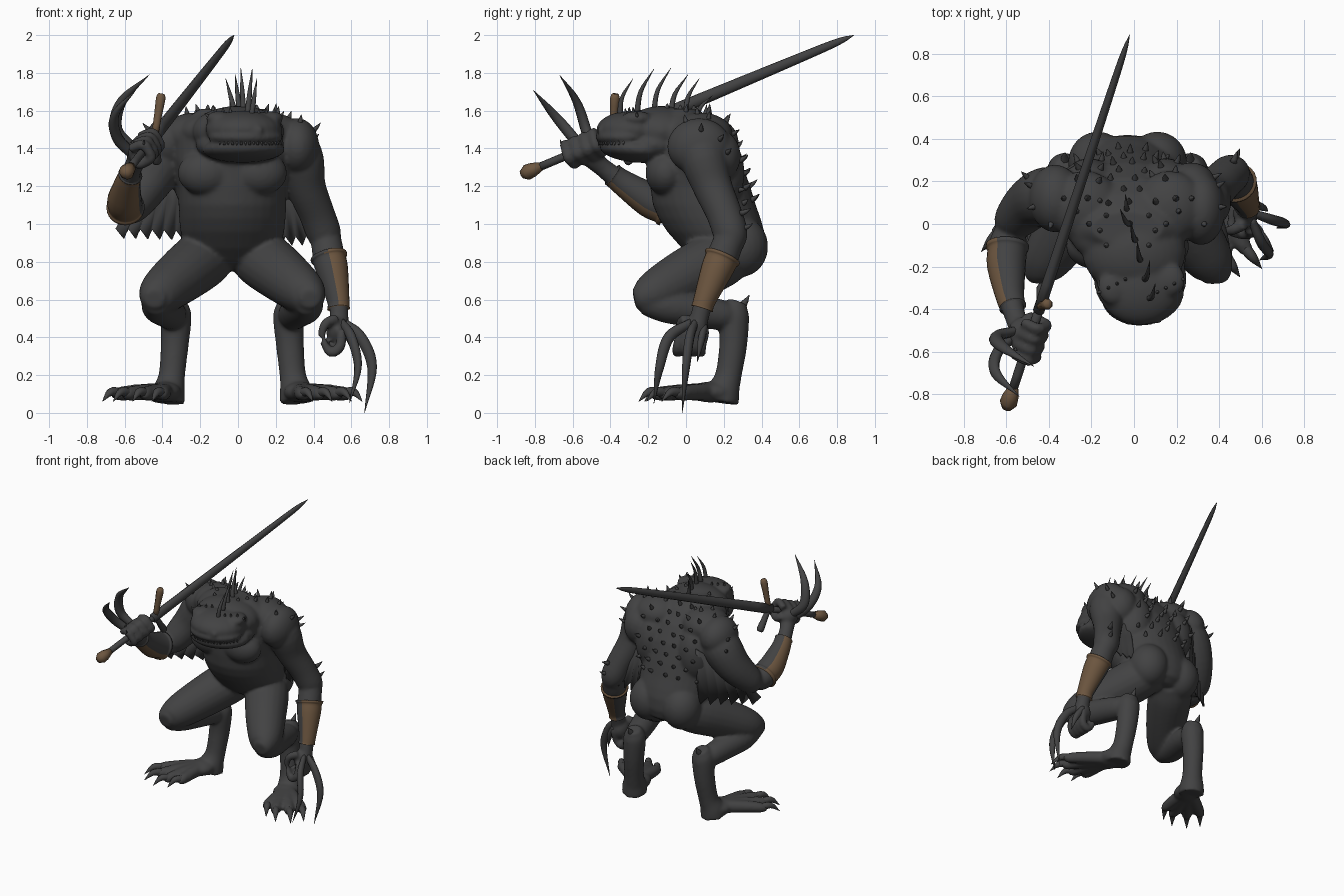
import bpy, bmesh, math, random
from mathutils import Vector, Matrix
from mathutils.bvhtree import BVHTree
random.seed(4)

def material(name, c):
    m = bpy.data.materials.new(name)
    m.diffuse_color = (*c, 1)
    return m
HIDE = material("charcoal hide", (0.055, 0.055, 0.056))
TAN = material("brown leather", (0.15, 0.092, 0.05))
CX = -0.03                                   # mirror plane of body and legs

def make(name, bm, *mats):
    bmesh.ops.recalc_face_normals(bm, faces=bm.faces)
    me = bpy.data.meshes.new(name)
    bm.to_mesh(me); bm.free()
    for m in mats or (HIDE,): me.materials.append(m)
    me.polygons.foreach_set("use_smooth", [True] * len(me.polygons))
    ob = bpy.data.objects.new(name, me)
    bpy.context.collection.objects.link(ob)
    return ob

def skin_rings(bm, rings):
    vs = [[bm.verts.new(p) for p in r] for r in rings]
    n = len(vs[0])
    for a, b in zip(vs, vs[1:]):
        for i in range(n):
            bm.faces.new((a[i], a[(i+1) % n], b[(i+1) % n], b[i]))
    bm.faces.new(vs[0]); bm.faces.new(vs[-1])

def tube(bm, pts, sides=10, steps=4, flat=1.0, up=(0, 0, 1)):
    """Sweep smooth path of (x, y, z, radius)."""
    P = [Vector(p) for p in pts]
    P = [P[0]*2 - P[1]] + P + [P[-1]*2 - P[-2]]
    S = []
    for i in range(1, len(P) - 2):
        a, b, c, d = P[i-1:i+3]
        for k in range(steps):
            t = k / steps
            S.append(0.5*(2*b + (c-a)*t + (2*a-5*b+4*c-d)*t*t + (3*b-a-3*c+d)*t**3))
    S.append(P[-2])
    rings, side = [], None
    for i, s in enumerate(S):
        t = (S[min(i+1, len(S)-1)].xyz - S[max(i-1, 0)].xyz).normalized()
        if side is None:
            side = t.cross(Vector(up))
            if side.length < 0.1: side = t.cross(Vector((1, 0, 0)))
        side = (side - t*side.dot(t)).normalized()
        o, r = t.cross(side), max(s.w, 0.001)
        rings.append([s.xyz + r*(side*math.cos(q)*flat + o*math.sin(q))
                      for q in (math.tau*j/sides for j in range(sides))])
    skin_rings(bm, rings)

def ball(bm, c, r, yaw=0, pitch=0):
    r = (r, r, r) if isinstance(r, (int, float)) else r
    M = (Matrix.Translation(c) @ Matrix.Rotation(yaw, 4, 'Z') @ Matrix.Rotation(pitch, 4, 'X')
         @ Matrix.Diagonal((*r, 1)))
    bmesh.ops.create_uvsphere(bm, u_segments=24, v_segments=16, radius=1, matrix=M)

def cone(bm, base, d, length, r):
    d = Vector(d).normalized(); b = Vector(base)
    bend = Vector((0, 0, 0.12*length))
    tube(bm, [(*(b - d*0.01), r), (*(b + d*length*0.5), r*0.55), (*(b + d*length + bend), 0.001)], 7, 2)

def mir(p):
    return (2*CX - p[0], *p[1:])

# ---- body: overlapping masses fused by a voxel remesh
bm = bmesh.new()
TORSO = [(0.76, 0.14, 0.34, .10), (0.80, 0.06, 0.40, .18), (0.87, -0.02, 0.42, .25), (0.96, -0.10, 0.415, .275),
         (1.03, -0.145, 0.395, .282), (1.1, -0.175, 0.37, .285), (1.2, -0.19, 0.34, .285), (1.34, -0.20, 0.29, .31),
         (1.46, -0.18, 0.22, .31), (1.55, -0.15, 0.14, .26), (1.61, -0.10, 0.06, .17)]
skin_rings(bm, [[(CX + w*math.cos(q), (f+b)/2 + (b-f)/2*math.sin(q), z)
                 for q in (math.tau*j/32 for j in range(32))] for z, f, b, w in TORSO])
ball(bm, (CX, -0.03, 1.49), (0.28, 0.18, 0.12))                      # neck hump
for s in (-1, 1):                                                    # chest, traps, lats, rump
    ball(bm, (CX + s*0.14, -0.105, 1.27), (0.15, 0.11, 0.12))
    ball(bm, (CX + s*0.2, 0.08, 1.47), (0.17, 0.17, 0.12))
    ball(bm, (CX + s*0.18, 0.16, 1.27), (0.14, 0.15, 0.22))
    ball(bm, (CX + s*0.14, 0.29, 0.88), (0.14, 0.145, 0.16))
# head
YAW = 0.14
ball(bm, (0.0, -0.13, 1.49), (0.245, 0.2, 0.135))
ball(bm, (0.03, -0.28, 1.50), (0.205, 0.195, 0.10), YAW)
ball(bm, (0.04, -0.325, 1.46), (0.2, 0.155, 0.055), YAW)
ball(bm, (0.03, -0.26, 1.395), (0.22, 0.2, 0.07), YAW, -0.08)
ball(bm, (0.01, -0.17, 1.42), (0.235, 0.18, 0.10))
for x, y in ((-0.1, -0.3), (0.17, -0.26)):
    ball(bm, (x, y, 1.56), (0.07, 0.08, 0.038), YAW)                 # brows
    ball(bm, (x*1.1, y - 0.06, 1.535), 0.03)                         # eyes
for x in (0.01, 0.11): ball(bm, (x, -0.45, 1.495), 0.022)            # nostrils
# legs, mirrored
THIGH = [(-0.11, 0.27, 0.86, .13), (-0.19, 0.17, 0.81, .155), (-0.3, 0.0, 0.725, .145), (-0.40, -0.15, 0.645, .122),
         (-0.435, -0.23, 0.615, .09), (-0.44, -0.275, 0.605, .05)]
SHANK = [(-0.43, -0.22, 0.595, .075), (-0.42, -0.1, 0.565, .09), (-0.38, 0.06, 0.54, .088),
         (-0.35, 0.19, 0.52, .08), (-0.335, 0.25, 0.53, .06)]
COLUMN = [(-0.32, 0.275, 0.59, .05), (-0.325, 0.255, 0.52, .08), (-0.335, 0.25, 0.36, .074),
          (-0.35, 0.225, 0.2, .07), (-0.365, 0.2, 0.12, .085), (-0.37, 0.19, 0.055, .09)]
TOES = [(-0.63, -0.03), (-0.58, -0.11), (-0.49, -0.15), (-0.40, -0.12)]
for f in (lambda p: p, mir):
    for path in (THIGH, SHANK, COLUMN): tube(bm, [f(p) for p in path], 20)
    ball(bm, f((-0.39, 0.13, 0.11)), (0.09, 0.12, 0.055))
    for x, y in TOES:
        tube(bm, [f(p) for p in ((-0.38, 0.15, 0.11, .05), ((x-0.38)/2, (y+0.15)/2, 0.11, .045),
                                 (x, y, 0.1, .037), (x*1.04, y - 0.02, 0.08, .02))], 12)
# arms
ball(bm, (-0.37, 0.12, 1.43), (0.125, 0.16, 0.14))
tube(bm, [(-0.33, 0.12, 1.45, .11), (-0.40, 0.13, 1.35, .14), (-0.48, 0.1, 1.22, .125),
          (-0.56, 0.02, 1.1, .10), (-0.59, -0.03, 1.06, .07)], 20)
LOW_L = [(-0.58, -0.02, 1.07, .07), (-0.595, -0.1, 1.085, .088), (-0.60, -0.2, 1.13, .085),
         (-0.585, -0.33, 1.215, .063), (-0.56, -0.43, 1.29, .05), (-0.53, -0.5, 1.35, .055)]
tube(bm, LOW_L, 20)
ball(bm, (0.315, 0.07, 1.41), (0.115, 0.17, 0.15))
ball(bm, (0.27, 0.17, 1.36), (0.12, 0.12, 0.14))
tube(bm, [(0.26, 0.08, 1.44, .1), (0.325, 0.09, 1.36, .125), (0.36, 0.14, 1.2, .105),
          (0.415, 0.2, 1.06, .095), (0.455, 0.235, 0.95, .092), (0.475, 0.235, 0.88, .07)], 20)
LOW_R = [(0.465, 0.235, 0.93, .08), (0.48, 0.195, 0.83, .085), (0.5, 0.16, 0.75, .078),
         (0.53, 0.1, 0.6, .054), (0.535, 0.075, 0.52, .05), (0.54, 0.06, 0.45, .05)]
tube(bm, LOW_R, 20)
# hands
ball(bm, (-0.525, -0.52, 1.385), (0.07, 0.08, 0.065))
ball(bm, (0.525, 0.05, 0.44), (0.06, 0.07, 0.08))
POM, TIP = Vector((-0.6, -0.87, 1.262)), Vector((-0.02, 0.89, 2.0))
AX = (TIP - POM).normalized()
U = AX.cross(Vector((0, 0, 1))).normalized(); V = U.cross(AX)
for k in range(4):                                                   # fingers round the hilt
    c = POM + AX*(0.29 + 0.056*k)
    tube(bm, [(*(c + (0.05 + 0.012*(j % 2))*(U*math.cos(q) + V*math.sin(q))), 0.027)
              for j, q in ((j, -2.6 + 0.75*j) for j in range(8))], 10, 3)
for k in range(4):                                                   # curled fingers, low hand
    y = -0.025 + 0.042*k
    tube(bm, [(0.55, y, 0.44, .028), (0.54, y - 0.02, 0.35, .028), (0.49, y - 0.02, 0.32, .026),
              (0.45, y - 0.01, 0.38, .02)], 10)
tube(bm, [(0.52, 0.0, 0.5, .03), (0.46, -0.03, 0.47, .026), (0.44, -0.03, 0.40, .02)], 10)   # thumb
body = make("body", bm)
rm = body.modifiers.new("fuse", 'REMESH')
rm.mode, rm.voxel_size, rm.use_smooth_shade = 'VOXEL', 0.0115, True
sm = body.modifiers.new("soften", 'SMOOTH')
sm.factor, sm.iterations = 0.5, 7
dg = bpy.context.evaluated_depsgraph_get()
body.data = bpy.data.meshes.new_from_object(body.evaluated_get(dg))
body.modifiers.clear()
tree = BVHTree.FromPolygons([v.co for v in body.data.vertices], [p.vertices for p in body.data.polygons])

# ---- spikes scattered on back, shoulders and arms
bm = bmesh.new()
def stud(origin, d, length, r, lift=(0, 0, 0.3)):
    hit, n, *_ = tree.ray_cast(Vector(origin), Vector(d).normalized())
    if hit: cone(bm, hit, n + Vector(lift), length, r)
for i in range(8):
    for j in range(5):
        x = CX - 0.21 + 0.1*j + (0.03 if i % 2 else -0.02) + random.uniform(-.015, .015)
        z = 0.99 + 0.078*i
        stud((x, 2, z + 0.8), (0, -1, -0.4), random.uniform(0.03, 0.05), 0.018)
for i in range(4):
    for s in (-1, 1):
        stud((CX + s*(0.18 + 0.06*i), 0.0 + 0.06*(i % 3), 3), (0, 0, -1), 0.035, 0.016)
        stud((CX + s*(0.1 + 0.03*(i % 2)), -0.1 + 0.07*i, 3), (0, 0, -1), 0.02, 0.016)
for z, y in ((1.5, 0.08), (1.45, 0.18), (1.38, 0.22)):
    for s in (-1, 1): stud((s*2, y, z), (-s, 0, 0), 0.045, 0.016)
for x0 in (-0.1, 0.17):                                              # brow spikes
    for k in range(4): stud((x0 - 0.06 + 0.04*k, -0.32 + 0.02*k, 3), (0, 0, -1), 0.022, 0.011)
for f in (lambda p: p, mir):                                         # hock spikes
    cone(bm, f((-0.325, 0.3, 0.57)), (0, 0.6, 0.8), 0.06, 0.025)
    for x, y in TOES:                                                # toe claws
        tube(bm, [f(p) for p in ((x, y, 0.105, .028), (x*1.07, y - 0.05, 0.11, .022),
                                 (x*1.14, y - 0.1, 0.06, .001))], 8)
for p in ((0.48, 0.31, 0.98), (0.47, 0.3, 1.06)): cone(bm, p, (0.4, 1, 0.4), 0.05, 0.018)
make("body_spikes_and_toe_claws", bm)

# ---- crest spines
bm = bmesh.new()
for x, y, z, tx, ty, tz in ((0.07, -0.35, 1.56, 0.1, -0.28, 1.77), (0.05, -0.26, 1.58, 0.075, -0.17, 1.82),
                            (0.03, -0.17, 1.59, 0.015, -0.08, 1.825), (0.01, -0.08, 1.58, -0.015, 0.01, 1.79),
                            (-0.01, 0.0, 1.57, -0.065, 0.07, 1.77), (-0.03, 0.06, 1.55, -0.04, 0.14, 1.68)):
    tube(bm, [(x, y, z, .016), ((x+tx)/2, (y+ty)/2 - 0.025, (z+tz)/2, .012), (tx, ty, tz, .001)], 8)
make("crest_spines", bm)

# ---- teeth along the mouth
bm = bmesh.new()
for k in range(19):
    q = -math.pi/2 + YAW + (k - 9)*0.14
    stud((0.04 + 1.0*math.cos(q), -0.3 + 1.0*math.sin(q), 1.43), (-math.cos(q), -math.sin(q), 0), 0.016, 0.008,
         (0, 0, 2 if k % 2 else -2))
make("teeth", bm)

# ---- long hand claws
bm = bmesh.new()
for path in ([(-0.55, -0.52, 1.36, .026), (-0.64, -0.6, 1.46, .032), (-0.65, -0.70, 1.58, .026), (-0.54, -0.81, 1.71, .001)],
             [(-0.55, -0.5, 1.4, .026), (-0.645, -0.53, 1.5, .034), (-0.615, -0.58, 1.65, .027), (-0.47, -0.67, 1.79, .001)],
             [(0.55, 0.03, 0.48, .022), (0.6, -0.09, 0.4, .03), (0.635, -0.14, 0.24, .024), (0.59, -0.17, 0.05, .001)],
             [(0.56, 0.05, 0.48, .022), (0.65, 0.02, 0.40, .03), (0.71, -0.0, 0.24, .026), (0.67, -0.02, 0.0, .001)],
             [(0.55, 0.1, 0.46, .02), (0.6, 0.08, 0.38, .022), (0.63, 0.06, 0.27, .001)]):
    tube(bm, path, 10, 6, 0.8)
make("hand_claws", bm)

# ---- leather bracers, brown on the outward side only
for name, path, out in (("raised_arm_bracer", LOW_L, (-0.7, -0.2, -0.6)), ("lowered_arm_bracer", LOW_R, (1, 0.2, 0))):
    bm = bmesh.new()
    a, b, c, d = [Vector(p) for p in path[1:5]]
    e = Vector((0, 0, 0, 0.006))
    tube(bm, [a + e*2.2, a.lerp(b, 0.15) + e*2.2, a.lerp(b, 0.3) + e, b + e, c + e, c.lerp(d, 0.5) + e, c.lerp(d, 0.6) + e*1.6], 24, 3)
    bmesh.ops.recalc_face_normals(bm, faces=bm.faces)
    for f in bm.faces:
        f.material_index = int(f.normal.dot(Vector(out)) > -0.25)
    make(name, bm, HIDE, TAN)

# ---- pleated fins under the arms
def fin(name, top, low_in, low_out, n):
    bm = bmesh.new()
    a, b, c = Vector(top[0]), Vector(low_in), Vector(low_out)
    rows = []
    for i in range(2*n + 1):
        t = i / (2*n)
        w = Vector((0.3, 1, 0))*(0.014 if i % 2 else -0.014)
        lo = b.lerp(c, t) + Vector((0, 0, -0.035 if i % 2 else 0.015))
        rows.append([bm.verts.new(p) for p in (a.lerp(Vector(top[1]), t), a.lerp(Vector(top[1]), t).lerp(lo, 0.5) + w*0.6, lo + w)])
    for p, q in zip(rows, rows[1:]):
        for k in (0, 1): bm.faces.new((p[k], q[k], q[k+1], p[k+1]))
    ob = make(name, bm)
    s = ob.modifiers.new("thickness", 'SOLIDIFY'); s.thickness = 0.012; s.offset = 0
fin("raised_arm_fin", ((-0.28, 0.28, 1.36), (-0.54, 0.1, 1.16)), (-0.26, 0.25, 0.95), (-0.64, 0.01, 0.96), 6)
fin("lowered_arm_fin", ((0.22, 0.2, 1.32), (0.36, 0.2, 1.15)), (0.2, 0.26, 0.92), (0.42, 0.25, 0.92), 4)

# ---- sword
def along(s, r): return (*(POM + AX*s), r)
L = (TIP - POM).length
bm = bmesh.new()
tube(bm, [along(0.08, .022), along(0.3, .022), along(0.56, .022)], 12, 2)
make("sword_grip", bm)
bm = bmesh.new()
tube(bm, [along(0, .022), along(0.03, .042), along(0.07, .038), along(0.12, .022)], 8, 1)
make("sword_pommel", bm, TAN)
bm = bmesh.new()
tube(bm, [along(0.52, .038), along(1.0, .034), along(L - 0.3, .025), along(L - 0.09, .018), along(L, .001)], 8, 3, 0.72)
make("sword_blade", bm)
G = POM + AX*0.545
for name, end, m in (("guard_upper", (-0.405, -0.375, 1.69), TAN), ("guard_lower", (-0.43, -0.29, 1.32), HIDE)):
    bm = bmesh.new()
    E = Vector(end)
    tube(bm, [(*G, .02), (*G.lerp(E, 0.5), .022), (*G.lerp(E, 0.9), .027), (*E, .016)], 8, 2)
    make(name, bm, m)
